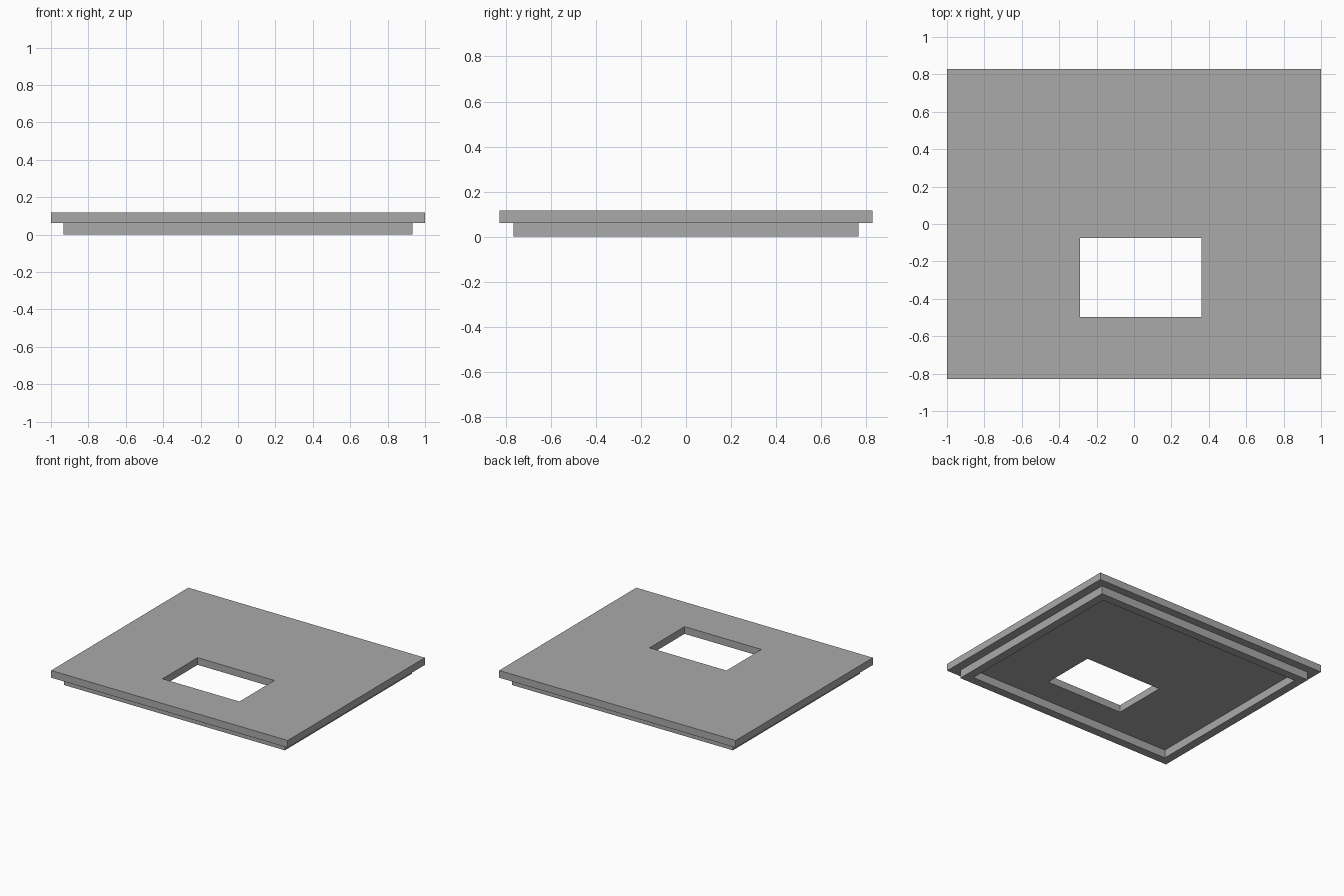
import bpy
import bmesh

cube = bpy.data.objects.get("Cube")
if cube:
    bpy.data.objects.remove(cube, do_unlink=True)

grey = bpy.data.materials.new("plain_grey")
grey.use_nodes = True
colour = (0.4, 0.4, 0.4, 1)
grey.diffuse_color = colour
grey.node_tree.nodes["Principled BSDF"].inputs["Base Color"].default_value = colour


def rectangle(bm, box, z):
    x0, x1, y0, y1 = box
    return [bm.verts.new((x, y, z)) for x, y in ((x0, y0), (x1, y0), (x1, y1), (x0, y1))]


def frame(name, outer, inner, bottom, top):
    """Rectangular slab with a rectangular opening through it."""
    bm = bmesh.new()
    loops = [rectangle(bm, outer, bottom), rectangle(bm, outer, top),
             rectangle(bm, inner, top), rectangle(bm, inner, bottom)]
    for i, a in enumerate(loops):
        b = loops[(i + 1) % len(loops)]
        for j in range(4):
            k = (j + 1) % 4
            bm.faces.new((a[j], a[k], b[k], b[j]))
    bmesh.ops.recalc_face_normals(bm, faces=bm.faces)
    mesh = bpy.data.meshes.new(name)
    bm.to_mesh(mesh)
    bm.free()
    mesh.materials.append(grey)
    obj = bpy.data.objects.new(name, mesh)
    bpy.context.collection.objects.link(obj)
    return obj


# Flat cover plate with an off-centre window
frame("cover_plate", (-1, 1, -0.828, 0.828), (-0.29, 0.36, -0.497, -0.074), 0.062, 0.117)

# Locating rim under the plate
frame("locating_rim", (-0.933, 0.933, -0.766, 0.766), (-0.868, 0.868, -0.701, 0.701), 0, 0.062)
